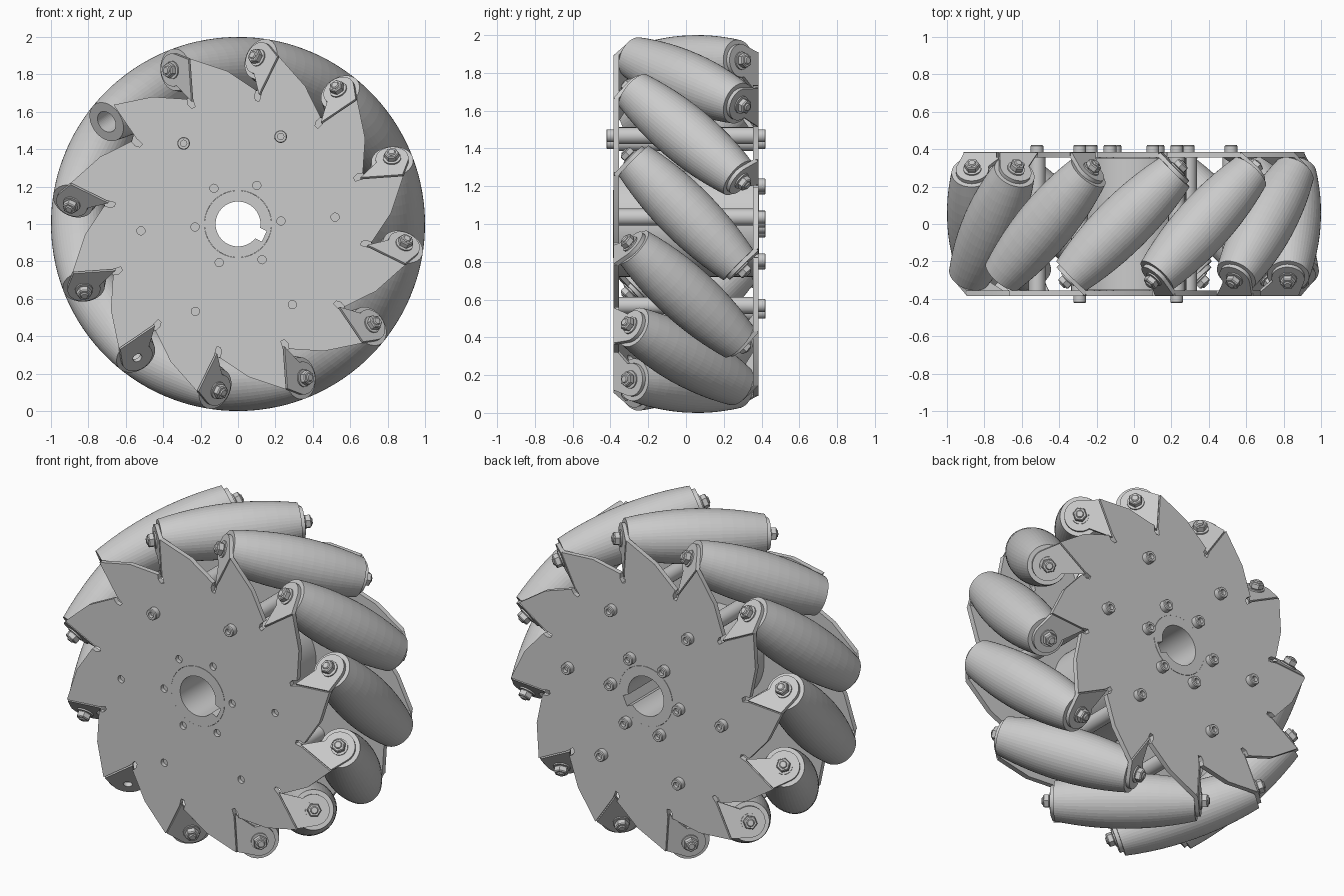
import bpy, bmesh
from math import sin, cos, tan, pi, radians, sqrt
from mathutils import Matrix, Vector

if "Cube" in bpy.data.objects:
    bpy.data.objects.remove(bpy.data.objects["Cube"])

def rot(deg, axis):
    return Matrix.Rotation(radians(deg), 4, axis)

def move(x, y, z):
    return Matrix.Translation((x, y, z))

# Wheel frame: local z points to the front, local x/y span the disc
WHEEL = move(0, 0, 1) @ rot(90, 'X')
FLIP = rot(180, 'X')
RC = 0.846          # radius of the roller centres
COUNT = 12
START = 4           # angle of the first roller

def place(name, mesh, matrix):
    ob = bpy.data.objects.new(name, mesh)
    bpy.context.collection.objects.link(ob)
    ob.matrix_world = matrix
    return ob

def circle(r, n=32, cx=0, cy=0, a0=0, a1=None):
    if a1 is None:
        return [(cx + r * cos(2 * pi * i / n), cy + r * sin(2 * pi * i / n)) for i in range(n)]
    return [(cx + r * cos(radians(a0 + (a1 - a0) * i / n)),
             cy + r * sin(radians(a0 + (a1 - a0) * i / n))) for i in range(n + 1)]

def sheet(name, outlines, half):
    """Flat part cut from closed outlines; inner outlines become holes."""
    cu = bpy.data.curves.new(name, 'CURVE')
    cu.dimensions = '2D'
    cu.fill_mode = 'BOTH'
    cu.extrude = half
    for pts in outlines:
        sp = cu.splines.new('POLY')
        sp.points.add(len(pts) - 1)
        for p, (x, y) in zip(sp.points, pts):
            p.co = (x, y, 0, 1)
        sp.use_cyclic_u = True
    tmp = bpy.data.objects.new(name, cu)
    bpy.context.collection.objects.link(tmp)
    bpy.context.view_layer.update()
    mesh = bpy.data.meshes.new_from_object(tmp.evaluated_get(bpy.context.evaluated_depsgraph_get()))
    bpy.data.objects.remove(tmp)
    return mesh

def lathe(name, profile, n, closed=False):
    """Turned part about z from (radius, height) points."""
    bm = bmesh.new()
    rings = [[bm.verts.new((r * cos(2 * pi * i / n), r * sin(2 * pi * i / n), h))
              for i in range(n)] for r, h in profile]
    pairs = list(zip(rings, rings[1:])) + ([(rings[-1], rings[0])] if closed else [])
    for a, b in pairs:
        for i in range(n):
            j = (i + 1) % n
            bm.faces.new((a[i], a[j], b[j], b[i]))
    if not closed:
        bm.faces.new(rings[0])
        bm.faces.new(rings[-1])
    bmesh.ops.recalc_face_normals(bm, faces=bm.faces)
    mesh = bpy.data.meshes.new(name)
    bm.to_mesh(mesh)
    bm.free()
    return mesh

def spin(x, y, deg):
    a = radians(deg)
    return (x * cos(a) - y * sin(a), x * sin(a) + y * cos(a))

# Side plates: saw-tooth outline with bend reliefs and bolt holes
outline = []
for k in range(COUNT):
    base = -30 * k
    outline += [spin(0.90, 0.195, base), spin(0.82, 0.0, base)]
    for p in [(0.685, 0.225), (0.655, 0.222), (0.635, 0.205), (0.64, 0.185), (0.685, 0.195)]:
        outline.append(spin(*p, base - 30))
holes = [circle(0.18, 48)]
for k in range(6):
    for r in (0.23, 0.52):
        holes.append(circle(0.022, 16, *spin(r, 0, 60 * k)))
plate = sheet("side_plate", [outline] + holes, 0.015)
BASE = WHEEL @ rot(START, 'Z')
place("front_plate", plate, BASE @ move(0, 0, 0.37))
place("back_plate", plate, BASE @ FLIP @ move(0, 0, 0.37))

# Hub: keyed bore, wide body between the plates, collar flush with them
bore = circle(0.12, 40, 0, 0, 15, 345) + [(0.155, -0.031), (0.155, 0.031)]
hub_rot = WHEEL @ rot(-25, 'Z')
place("hub_body", sheet("hub_body", [circle(0.28, 48), bore], 0.354), hub_rot)
place("hub_collar", sheet("hub_collar", [circle(0.179, 48), bore], 0.386), hub_rot)

# Roller: barrel profile that sweeps the wheel's outer circle, with a bore
barrel = []
for i in range(-6, 7):
    th = radians(17.1 * i / 6)
    d = 1 - RC / cos(th)
    s = RC * tan(th) * sqrt(2) + d * sin(th) / sqrt(2)
    barrel.append((d * sqrt(1 - sin(th) ** 2 / 2), s))
end = barrel[-1][1]
roller = lathe("roller", barrel + [(0.06, end), (0.06, -end)], 48, closed=True)

# Bent tab and its fasteners, in the roller's own frame
tab = sheet("tab", [[(-0.175, -0.127), (0.05, -0.127)] + circle(0.088, 20, 0, 0, -15, 195),
                    circle(0.026, 16)], 0.012)
axle = lathe("axle", [(0.022, -0.41), (0.022, 0.41)], 16)
washer = lathe("washer", [(0.048, 0), (0.048, 0.008)], 24)
nut = lathe("nut", [(0.036, 0), (0.04, 0.004), (0.04, 0.03), (0.034, 0.036)], 6)
tip = lathe("bolt_tip", [(0.022, 0), (0.022, 0.05), (0.017, 0.056)], 16)

for k in range(COUNT):
    frame = BASE @ rot(30 * k, 'Z') @ move(RC, 0, 0) @ rot(-45, 'X')
    place("roller", roller, frame)
    if k not in (4, 7):
        place("roller_axle", axle, frame)
    for side, flip in (("front", Matrix()), ("back", FLIP)):
        f = frame @ flip
        if side == "front" and k == 4:      # this tab is absent
            continue
        place(side + "_tab", tab, f @ move(0, 0, 0.402))
        if side == "front" and k == 7:      # open bolt hole
            continue
        place(side + "_washer", washer, f @ move(0, 0, 0.414))
        place(side + "_nut", nut, f @ move(0, 0, 0.422))
        place(side + "_bolt_tip", tip, f @ move(0, 0, 0.41))

# Spacer rods and socket screws joining the plates
rod = lathe("spacer_rod", [(0.045, -0.355), (0.045, 0.355)], 24)
shank = lathe("screw_shank", [(0.021, -0.38), (0.021, 0.362)], 16)
head = lathe("screw_head", [(0.034, 0), (0.034, 0.032), (0.03, 0.037), (0.017, 0.037), (0.017, 0.015)], 20)
for k in range(6):
    for r in (0.23, 0.52):
        f = BASE @ rot(60 * k, 'Z') @ move(r, 0, 0)
        place("screw_shank", shank, f)
        place("back_screw_head", head, f @ FLIP @ move(0, 0, 0.385))
        if r > 0.5:
            place("spacer_rod", rod, f)
            if k in (1, 2):
                place("front_screw_head", head, f @ move(0, 0, 0.385))

# Smooth the small turned parts, keep crisp edges
done = set()
for ob in bpy.context.collection.objects:
    if ob.data.name in done or ob.name.startswith(("nut", "front_nut", "back_nut", "roller")):
        continue
    done.add(ob.data.name)
    ob.data.shade_smooth()
    ob.data.set_sharp_from_angle(angle=radians(30))
